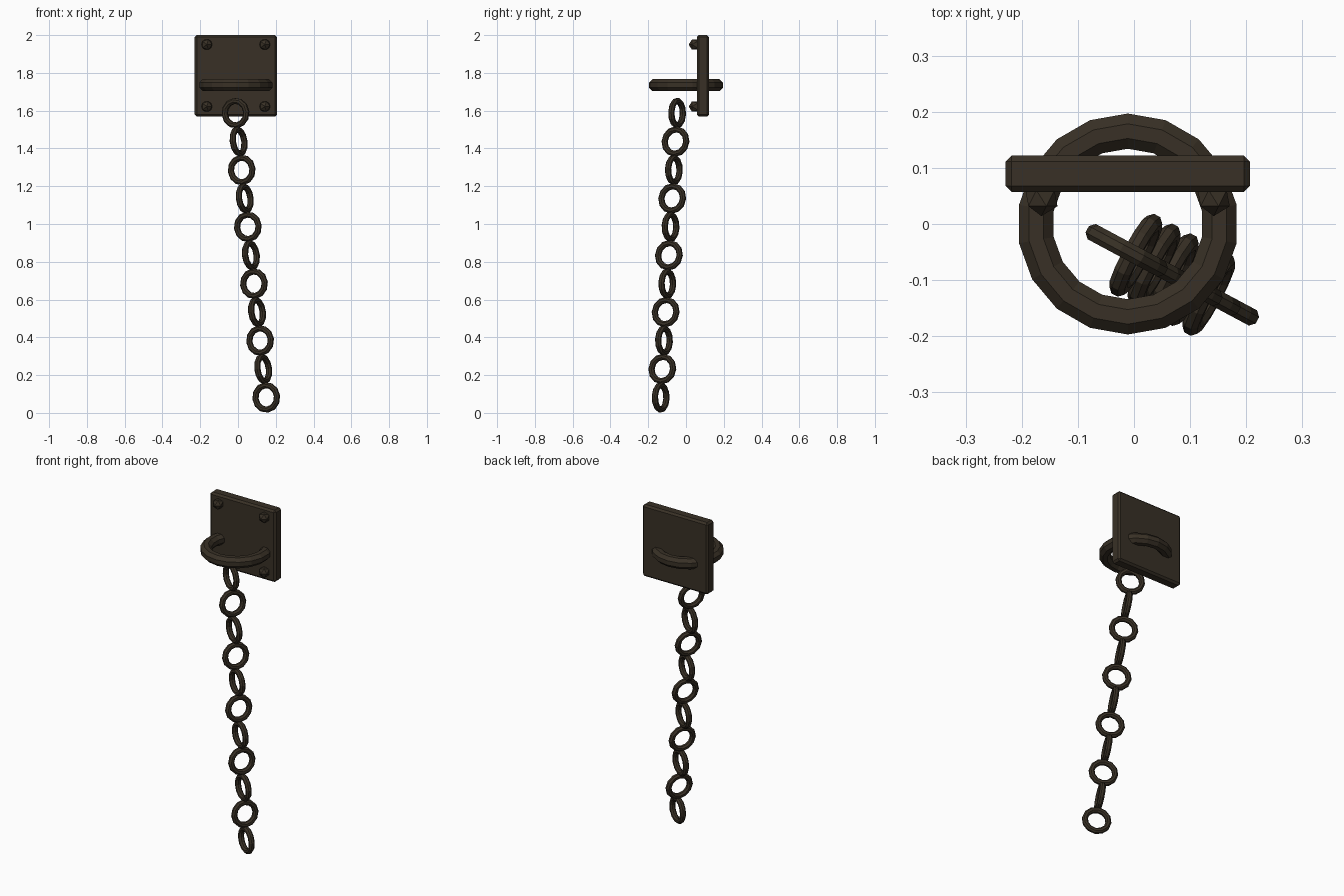
import bpy, bmesh, math
from mathutils import Vector, Matrix

if "Cube" in bpy.data.objects:
    bpy.data.objects.remove(bpy.data.objects["Cube"])

iron = bpy.data.materials.new("dark_iron")
iron.diffuse_color = (0.040, 0.030, 0.019, 1)
iron.use_nodes = True
iron.node_tree.nodes["Principled BSDF"].inputs["Base Color"].default_value = iron.diffuse_color


def finish(name, bm, matrix):
    bmesh.ops.recalc_face_normals(bm, faces=bm.faces)
    mesh = bpy.data.meshes.new(name)
    bm.to_mesh(mesh)
    bm.free()
    mesh.materials.append(iron)
    ob = bpy.data.objects.new(name, mesh)
    ob.matrix_world = matrix
    bpy.context.collection.objects.link(ob)
    return ob


def ring(name, major, minor, segments, matrix, sides=8):
    """Faceted ring around local z, first corner on local y."""
    bm = bmesh.new()
    loops = []
    for i in range(segments):
        a = math.pi / 2 + 2 * math.pi * i / segments
        loop = []
        for j in range(sides):
            b = 2 * math.pi * (j + 0.5) / sides
            r = major + minor * math.cos(b)
            loop.append(bm.verts.new((r * math.cos(a), r * math.sin(a), minor * math.sin(b))))
        loops.append(loop)
    for i in range(segments):
        p, q = loops[i], loops[(i + 1) % segments]
        for j in range(sides):
            k = (j + 1) % sides
            bm.faces.new((p[j], q[j], q[k], p[k]))
    return finish(name, bm, matrix)


# Wall plate with chamfered edges
bm = bmesh.new()
bmesh.ops.create_cube(bm, size=1)
bmesh.ops.scale(bm, vec=(0.436, 0.065, 0.432), verts=bm.verts)
bmesh.ops.bevel(bm, geom=bm.edges[:], offset=0.011, segments=1, affect='EDGES')
finish("wall_plate", bm, Matrix.Translation((-0.011, 0.0895, 1.784)))

# Faceted bolt heads in the plate corners
for x in (-0.165, 0.142):
    for z in (1.95, 1.622):
        bm = bmesh.new()
        bmesh.ops.create_icosphere(bm, subdivisions=1, radius=0.032)
        finish("bolt_head", bm, Matrix.Translation((x, 0.046, z)) @ Matrix.Rotation(math.pi / 2, 4, 'X'))

# Large ring passing through the plate
ring("anchor_ring", 0.1655, 0.034, 18, Matrix.Translation((-0.011, 0, 1.735)))

# Hanging chain: links alternate by a quarter turn along a leaning line
step = Vector((0.01625, -0.0087, -0.1505))
top = Vector((-0.013, -0.047, 1.587))
up = -step.normalized()
normal = up.cross(Vector((step.x, step.y, 0))).normalized()
for i in range(11):
    axis = normal if i % 2 == 0 else up.cross(normal).normalized()
    side = up.cross(axis)
    rot = Matrix((side, up, axis)).transposed().to_4x4()
    ring("chain_link", 0.065, 0.0167, 12, Matrix.Translation(top + step * i) @ rot)
